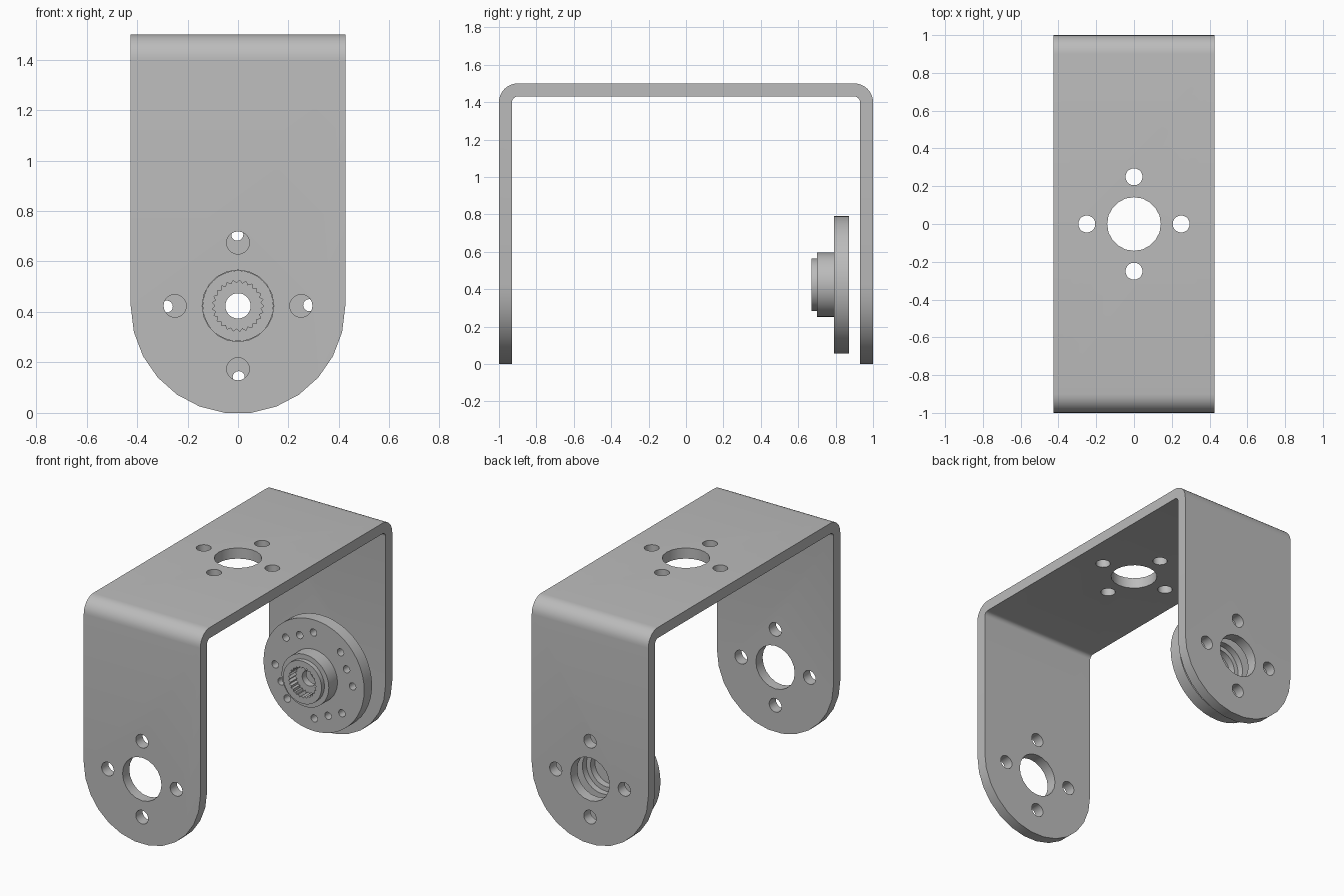
import bpy, bmesh
from math import sin, cos, pi, radians

cube = bpy.data.objects.get("Cube")
if cube:
    bpy.data.objects.remove(cube, do_unlink=True)

metal = bpy.data.materials.new("grey metal")
metal.use_nodes = True
GREY = (0.5, 0.5, 0.5, 1)
metal.diffuse_color = GREY
metal.node_tree.nodes["Principled BSDF"].inputs["Base Color"].default_value = GREY

AXLE = 0.424   # height of the pivot
HALF = 0.425   # half width of the bracket


def make(name, bm):
    bmesh.ops.recalc_face_normals(bm, faces=bm.faces)
    mesh = bpy.data.meshes.new(name)
    bm.to_mesh(mesh)
    bm.free()
    mesh.materials.append(metal)
    ob = bpy.data.objects.new(name, mesh)
    bpy.context.collection.objects.link(ob)
    return ob


def prism(name, outline, axis, lo, hi):
    """Extrude a 2D outline along x, y or z."""
    place = {"x": lambda a, b, d: (d, a, b),
             "y": lambda a, b, d: (a, d, b),
             "z": lambda a, b, d: (a, b, d)}[axis]
    bm = bmesh.new()
    ends = [[bm.verts.new(place(a, b, d)) for a, b in outline] for d in (lo, hi)]
    for ring in ends:
        bm.faces.new(ring)
    n = len(outline)
    for i in range(n):
        j = (i + 1) % n
        bm.faces.new((ends[0][i], ends[0][j], ends[1][j], ends[1][i]))
    return make(name, bm)


def arc(cx, cy, r, start, end, steps):
    angles = [radians(start + (end - start) * i / steps) for i in range(steps + 1)]
    return [(cx + r * cos(t), cy + r * sin(t)) for t in angles]


def circle(cx, cy, r, n):
    return arc(cx, cy, r, 0, 360, n)[:-1]


def lathe(name, profile, n):
    """Spin a closed (radius, y) profile around the pivot axis."""
    bm = bmesh.new()
    rings = [[bm.verts.new((r * cos(2 * pi * i / n), y, AXLE + r * sin(2 * pi * i / n)))
              for r, y in profile] for i in range(n)]
    m = len(profile)
    for i in range(n):
        a, b = rings[i], rings[(i + 1) % n]
        for k in range(m):
            l = (k + 1) % m
            bm.faces.new((a[k], a[l], b[l], b[k]))
    return make(name, bm)


def carve(ob, cutter, operation="DIFFERENCE"):
    cutter.hide_render = True
    mod = ob.modifiers.new("carve", "BOOLEAN")
    mod.operation = operation
    mod.solver = "EXACT"
    mod.object = cutter
    bpy.context.view_layer.objects.active = ob
    bpy.ops.object.modifier_apply(modifier=mod.name)
    bpy.data.objects.remove(cutter, do_unlink=True)


def smooth(ob):
    bpy.ops.object.select_all(action="DESELECT")
    ob.select_set(True)
    bpy.context.view_layer.objects.active = ob
    bpy.ops.object.shade_smooth_by_angle(angle=radians(30))


# Bent sheet: half of the U section, mirrored to the other side
TOP, WALL = 1.5, 0.07
outer = [(1, -0.1)] + arc(0.9, TOP - 0.1, 0.1, 0, 90, 8)
inner = arc(0.9, TOP - 0.1, 0.03, 90, 0, 6) + [(1 - WALL, -0.1)]
section = (outer + [(-y, z) for y, z in reversed(outer)]
           + [(-y, z) for y, z in reversed(inner)] + inner)
bracket = prism("bracket", section, "x", -HALF, HALF)

# Round the lower ends of both legs
ends = [(HALF, 2), (-HALF, 2)] + arc(0, AXLE - 0.002, HALF, 180, 360, 13)
wide = [(a * 1.0001, b) for a, b in ends]
carve(bracket, prism("leg_outline", wide, "y", -1.2, 1.2), "INTERSECT")

# Pivot hole and four screw holes in the legs and in the top
for axis, mid, lo, hi in (("y", AXLE, -1.2, 1.2), ("z", 0, 1.2, 1.7)):
    carve(bracket, prism("hole", circle(0, mid, 0.142, 20), axis, lo, hi))
    for dx, dy in ((1, 0), (-1, 0), (0, 1), (0, -1)):
        ring = circle(dx * 0.25, mid + dy * 0.25, 0.045, 20)
        carve(bracket, prism("hole", ring, axis, lo, hi))
smooth(bracket)

# Servo horn: disc, stepped hub and stepped bore
horn = lathe("servo_horn", [
    (0.05, 0.67), (0.14, 0.67), (0.14, 0.70), (0.172, 0.70), (0.172, 0.79),
    (0.367, 0.79), (0.367, 0.872), (0.145, 0.872), (0.145, 0.83),
    (0.115, 0.83), (0.115, 0.785), (0.05, 0.785)], 48)

# Toothed socket in the hub
TEETH = 25
socket = []
for i in range(2 * TEETH):
    r, t = (0.102, 0.09)[i % 2], pi * i / TEETH
    socket.append((r * cos(t), AXLE + r * sin(t)))
carve(horn, prism("socket", socket, "y", 0.6, 0.74))

# Four straight rows of three small holes, slightly turned
for q in range(4):
    t = radians(23.5 + 90 * q)
    for s in (-0.11, 0, 0.11):
        x = 0.26 * cos(t) - s * sin(t)
        z = 0.26 * sin(t) + s * cos(t)
        carve(horn, prism("hole", circle(x, AXLE + z, 0.024, 16), "y", 0.75, 0.95))
smooth(horn)
